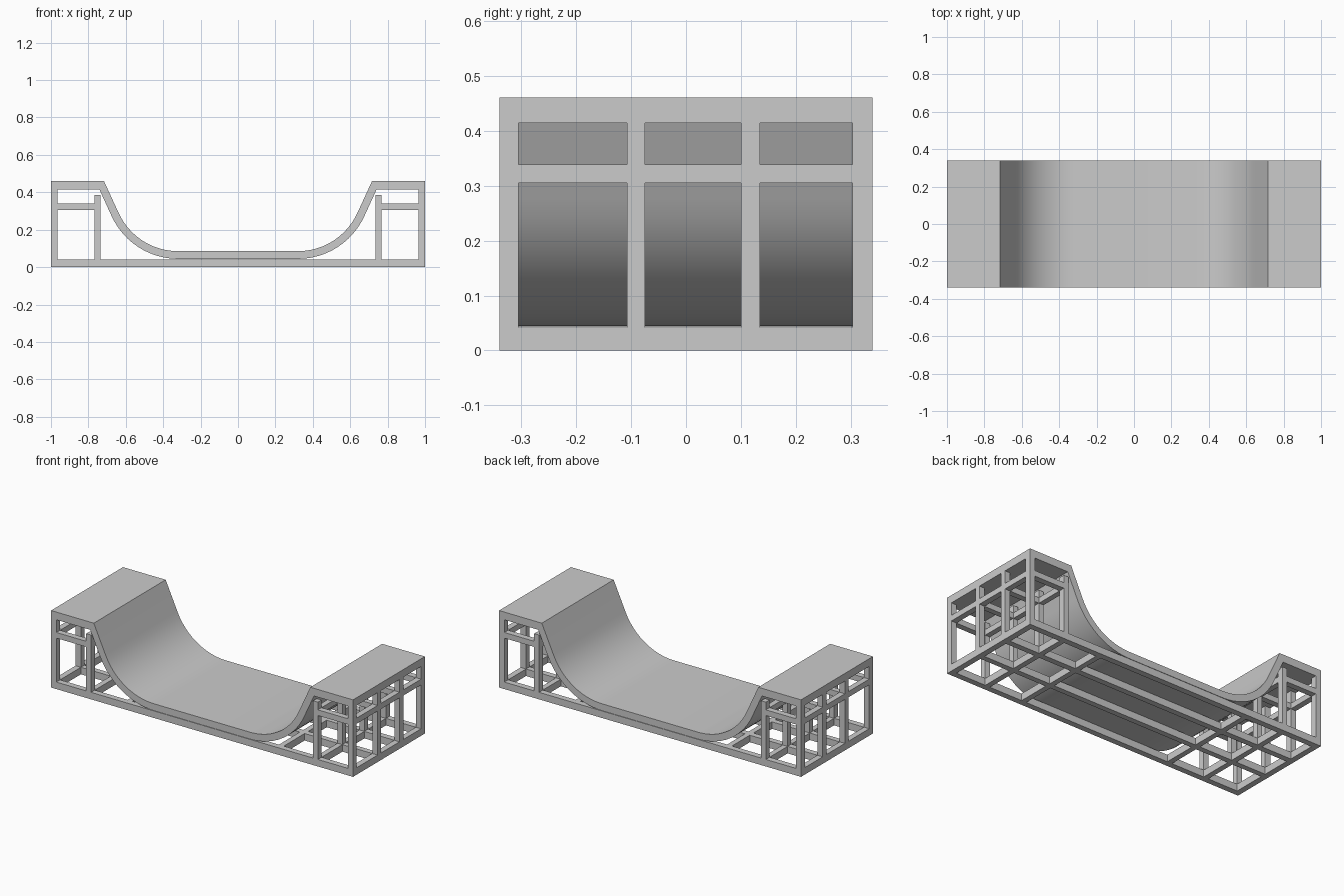
import bpy, bmesh
from math import sin, cos, radians

if "Cube" in bpy.data.objects:
    bpy.data.objects.remove(bpy.data.objects["Cube"])

W = 0.34                      # half width
T = 0.035                     # timber thickness
BASE, DECK, TOP = 0.042, 0.085, 0.461
MID = (0.305, 0.339)          # height range of the middle rails
ROWS = [(-W, -0.305), (-0.108, -0.075), (0.10, 0.135), (0.304, W)]


def bars(name, boxes):
    """One object from a list of ((x0,x1),(y0,y1),(z0,z1)) boxes."""
    bm = bmesh.new()
    for b in boxes:
        vs = bmesh.ops.create_cube(bm, size=1)["verts"]
        for v in vs:
            v.co = [b[i][0] if v.co[i] < 0 else b[i][1] for i in range(3)]
    return finish(name, bm)


def finish(name, bm):
    bmesh.ops.recalc_face_normals(bm, faces=bm.faces)
    me = bpy.data.meshes.new(name)
    bm.to_mesh(me)
    bm.free()
    ob = bpy.data.objects.new(name, me)
    bpy.context.collection.objects.link(ob)
    return ob


# Riding surface: platforms, curved transitions and flat deck in one skin
R, TH, CX, N = 0.35, 0.041, 0.32, 12
pairs = []
for i in range(N + 1):
    a = radians(66 * i / N)
    pairs.append([(CX + r * sin(a), DECK + R - r * cos(a)) for r in (R, R + TH)])
pairs.append([(0.717, TOP), (0.741, 0.415)])
pairs.append([(1.0, TOP), (1.0, 0.415)])
pairs = [[(-x, z) for x, z in p] for p in reversed(pairs)] + pairs

bm = bmesh.new()
rings = []
for (x0, z0), (x1, z1) in pairs:
    rings.append([bm.verts.new(c) for c in
                  ((x0, -W, z0), (x0, W, z0), (x1, W, z1), (x1, -W, z1))])
for a, b in zip(rings, rings[1:]):
    for i in range(4):
        j = (i + 1) % 4
        bm.faces.new((a[i], a[j], b[j], b[i]))
bm.faces.new(rings[0])
bm.faces.new(rings[-1])
surface = finish("riding_surface", bm)
bpy.ops.object.select_all(action='DESELECT')
surface.select_set(True)
bpy.context.view_layer.objects.active = surface
bpy.ops.object.shade_smooth_by_angle(angle=radians(20))

# Base frame: long rails and cross members
bars("base_rails", [((-1, 1), y, (0, BASE)) for y in ROWS])
cross = [(0.965, 1.0), (0.735, 0.767), (0.485, 0.517)]
cross += [(-b, -a) for a, b in cross]
bars("base_cross_members", [(x, (-W, W), (0, BASE)) for x in cross])

# Platform framing at both ends
for side, s in (("left", -1), ("right", 1)):
    def span(a, b):
        return (min(s * a, s * b), max(s * a, s * b))
    outer, inner = span(0.965, 1.0), span(0.735, 0.767)
    bars(side + "_outer_posts", [(outer, y, (0, 0.42)) for y in ROWS])
    bars(side + "_inner_posts", [(inner, y, (0, 0.385)) for y in ROWS])
    bars(side + "_middle_rails", [(span(0.75, 1.0), y, MID) for y in ROWS])
    bars(side + "_middle_cross_rails", [(x, (-W, W), MID) for x in (outer, inner)])
